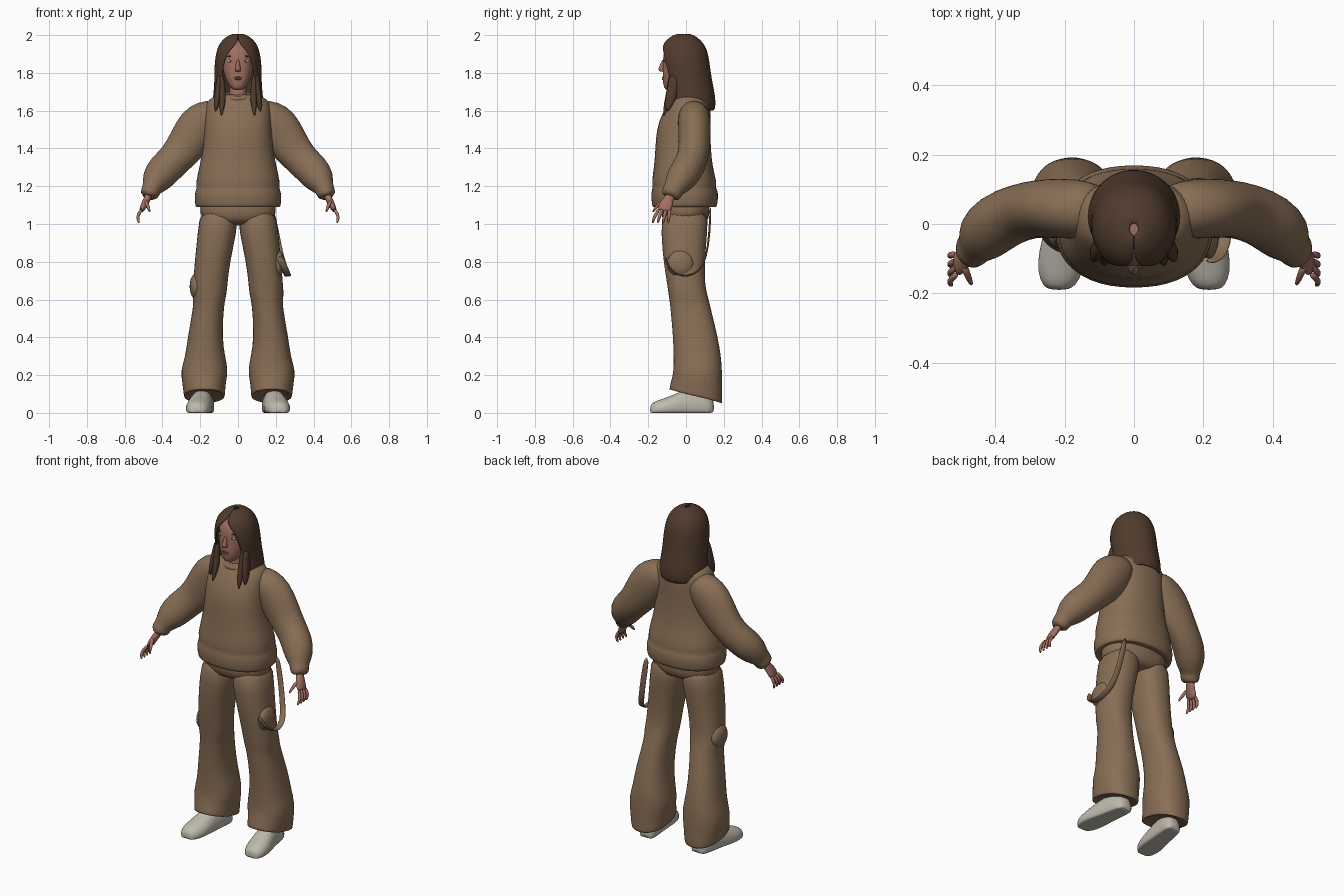
import bpy, bmesh, math
from mathutils import Vector, Matrix

default = bpy.data.objects.get("Cube")
if default:
    bpy.data.objects.remove(default, do_unlink=True)


def material(name, red, green, blue):
    mat = bpy.data.materials.new(name)
    mat.use_nodes = True
    color = (red, green, blue, 1)
    mat.diffuse_color = color
    bsdf = mat.node_tree.nodes["Principled BSDF"]
    bsdf.inputs["Base Color"].default_value = color
    bsdf.inputs["Roughness"].default_value = 0.8
    return mat


CLOTH = material("brown cloth", .25, .158, .092)
HAIR = material("dark brown hair", .083, .044, .026)
SKIN = material("skin", .36, .16, .12)
LIP = material("lip", .27, .09, .075)
SHOE = material("off white shoe", .52, .49, .42)
EYE = material("eye white", .45, .43, .42)
IRIS = material("iris", .12, .11, .11)


def finish(name, bm, mat, mirror=False, smooth=1, thickness=0):
    """Turn a bmesh into a smooth shaded object with its modifiers."""
    bmesh.ops.recalc_face_normals(bm, faces=bm.faces)
    mesh = bpy.data.meshes.new(name)
    bm.to_mesh(mesh)
    bm.free()
    for poly in mesh.polygons:
        poly.use_smooth = True
    mesh.materials.append(mat)
    obj = bpy.data.objects.new(name, mesh)
    bpy.context.collection.objects.link(obj)
    if thickness:
        shell = obj.modifiers.new("Shell", 'SOLIDIFY')
        shell.thickness = thickness
        shell.offset = 0
    if smooth:
        obj.modifiers.new("Smooth", 'SUBSURF').levels = smooth
        obj.modifiers["Smooth"].render_levels = smooth
    if mirror:
        obj.modifiers.new("Mirror", 'MIRROR').use_mirror_merge = False
    return obj


def loft(name, rings, mat, closed=True, **options):
    """Skin a list of rings; closed rings also get end caps."""
    bm = bmesh.new()
    loops = [[bm.verts.new(p) for p in ring] for ring in rings]
    count = len(loops[0])
    for low, high in zip(loops, loops[1:]):
        for i in range(count if closed else count - 1):
            j = (i + 1) % count
            bm.faces.new((low[i], low[j], high[j], high[i]))
    if closed:
        bm.faces.new(loops[0])
        bm.faces.new(loops[-1])
    return finish(name, bm, mat, **options)


def turn(count):
    return [math.tau * i / count for i in range(count)]


def soft(value, power=.88):
    return math.copysign(abs(value) ** power, value)


def level_ring(z, left, right, front, back, tilt=0, count=24):
    """Horizontal rounded ring; tilt raises its back edge."""
    cx, cy = (left + right) / 2, (front + back) / 2
    rx, ry = (right - left) / 2, (back - front) / 2
    return [(cx + rx * soft(math.cos(a)), cy + ry * soft(math.sin(a)),
             z + tilt * math.sin(a)) for a in turn(count)]


def stack(name, rows, mat, tilt=0, **options):
    """Centred body part from rows of height, half width, front, back."""
    rings = [level_ring(z, -w, w, f, b, tilt) for z, w, f, b in rows]
    return loft(name, rings, mat, **options)


def tube(name, rows, mat, side=(0, 1, 0), count=16, **options):
    """Tube along x, y, z with a radius across and a radius along side."""
    points = [Vector(r[:3]) for r in rows]
    rings = []
    for i, row in enumerate(rows):
        tangent = points[min(i + 1, len(rows) - 1)] - points[max(i - 1, 0)]
        tangent.normalize()
        u = tangent.cross(Vector(side)).normalized()
        v = u.cross(tangent)
        rings.append([points[i] + u * row[3] * math.cos(a)
                      + v * row[4] * math.sin(a) for a in turn(count)])
    return loft(name, rings, mat, **options)


def ellipsoid(name, center, size, mat, mirror=False):
    bm = bmesh.new()
    place = Matrix.Translation(center) @ Matrix.Diagonal((*size, 1))
    bmesh.ops.create_uvsphere(bm, u_segments=20, v_segments=12, radius=1, matrix=place)
    return finish(name, bm, mat, mirror=mirror, smooth=0)


# Sweater body with a gathered waistband, and the collar
stack("sweater_body", [
    (1.1, .2, -.16, .14), (1.085, .222, -.175, .16), (1.1, .23, -.182, .168),
    (1.17, .232, -.188, .174), (1.19, .218, -.175, .158), (1.22, .226, -.184, .165),
    (1.3, .206, -.17, .142), (1.4, .186, -.163, .132), (1.5, .18, -.158, .13),
    (1.58, .178, -.13, .132), (1.64, .172, -.095, .128), (1.675, .14, -.07, .105),
    (1.69, .07, -.055, .06)], CLOTH)
stack("collar", [
    (1.65, .095, -.09, .08), (1.68, .082, -.082, .07),
    (1.695, .072, -.074, .062), (1.68, .06, -.062, .05)], CLOTH, tilt=.012)

# Puffed sleeves with tight cuffs
tube("sleeves", [
    (.09, .04, 1.61, .06, .07), (.15, .042, 1.57, .1, .085), (.205, .045, 1.52, .122, .088),
    (.27, .045, 1.42, .108, .084), (.33, .035, 1.345, .09, .083), (.395, .005, 1.285, .093, .086),
    (.435, -.035, 1.23, .082, .08), (.455, -.062, 1.19, .05, .055), (.464, -.072, 1.172, .053, .057),
    (.475, -.085, 1.14, .044, .048), (.473, -.083, 1.145, .025, .028)],
    CLOTH, count=20, mirror=True)

# Hands: palm, four fingers and a thumb
tube("palms", [
    (.467, -.075, 1.165, .02, .024), (.482, -.092, 1.13, .019, .027),
    (.5, -.11, 1.095, .018, .038), (.513, -.117, 1.065, .013, .038)], SKIN, mirror=True)
for i, finger in enumerate(("index", "middle", "ring", "little")):
    tube(finger + "_fingers", [
        (.508, -.142 + .018 * i, 1.08, .01, .01), (.528, -.16 + .024 * i, 1.05, .01, .01),
        (.532, -.17 + .026 * i, 1.03, .009, .009), (.523, -.178 + .028 * i, 1.003, .006, .006)],
        SKIN, count=8, mirror=True)
tube("thumbs", [
    (.492, -.115, 1.125, .012, .014), (.478, -.15, 1.1, .011, .011),
    (.466, -.178, 1.06, .006, .006)], SKIN, count=8, mirror=True)

# Trousers: hips and flared legs whose hems drop at the back
stack("trouser_hips", [
    (1.16, .19, -.13, .12), (1.08, .203, -.135, .128),
    (1.03, .2, -.13, .122), (.99, .12, -.1, .1)], CLOTH)
leg_rows = [
    (1.1, -.01, .2, -.13, .125), (.95, .008, .214, -.133, .112), (.8, .042, .23, -.12, .1),
    (.68, .056, .238, -.1, .1), (.62, .06, .244, -.092, .115), (.58, .074, .232, -.085, .125),
    (.4, .084, .268, -.069, .17), (.3, .068, .278, -.066, .186), (.225, .05, .306, -.066, .192),
    (.15, .066, .294, -.075, .192), (.09, .068, .288, -.09, .194), (.085, .072, .284, -.088, .19),
    (.1, .09, .265, -.07, .17)]
loft("trouser_legs", [level_ring(*row, tilt=-.036 if row[0] < .2 else 0)
                      for row in leg_rows], CLOTH, mirror=True)
ellipsoid("right_pocket", (-.22, 0, .67), (.036, .07, .07), CLOTH)
ellipsoid("left_pocket", (.215, -.03, .79), (.03, .07, .07), CLOTH)

# Flat strap looping beside the left thigh
tube("hanging_strap", [
    (x, y, z, .006, .02) for x, y, z in (
        (.17, .13, 1.1), (.2, .125, .95), (.225, .108, .82), (.255, .07, .745),
        (.265, 0, .72), (.262, -.06, .735), (.24, -.1, .78), (.215, -.11, .83))],
    CLOTH, side=(1, 0, 0), count=8)

# Shoes with flat soles, toes turned out
shoe_rows = [
    (-.19, .216, .025, .035), (-.178, .216, .048, .055), (-.14, .212, .066, .07),
    (-.08, .206, .07, .09), (-.02, .196, .062, .12), (.05, .186, .058, .13),
    (.12, .176, .054, .1), (.15, .172, .036, .065)]
loft("shoes", [[(x + w * soft(math.cos(a)), y, h * max(0, .3 + .7 * math.sin(a)))
                for a in turn(20)] for y, x, w, h in shoe_rows], SHOE, mirror=True)

# Head and neck
stack("neck", [(1.62, .05, -.06, .05), (1.69, .045, -.058, .045),
               (1.77, .045, -.06, .05)], SKIN)
stack("head", [
    (1.708, .022, -.105, -.06), (1.722, .042, -.118, 0), (1.76, .064, -.124, .03),
    (1.8, .077, -.124, .06), (1.85, .084, -.122, .08), (1.9, .084, -.122, .08),
    (1.95, .066, -.1, .07), (1.975, .03, -.06, .03)], SKIN)
stack("nose", [
    (1.875, .007, -.126, -.1), (1.84, .01, -.138, -.1), (1.818, .016, -.15, -.1),
    (1.805, .014, -.138, -.1)], SKIN)

# Facial features
ellipsoid("eyes", (.04, -.106, 1.863), (.016, .007, .008), EYE, mirror=True)
ellipsoid("irises", (.04, -.11, 1.863), (.006, .005, .006), IRIS, mirror=True)
ellipsoid("eyebrows", (.042, -.107, 1.888), (.02, .005, .003), HAIR, mirror=True)
ellipsoid("upper_lip", (0, -.121, 1.776), (.022, .007, .004), LIP)
ellipsoid("lower_lip", (0, -.12, 1.767), (.018, .008, .005), LIP)

# Long hair: a shell open around the face
hair_rows = [
    (2.003, .01, -.03, 0, 0), (1.998, .042, -.062, .036, 0), (1.972, .078, -.102, .072, 0),
    (1.942, .1, -.127, .096, .2), (1.9, .113, -.137, .112, .58), (1.84, .119, -.136, .121, .7),
    (1.77, .119, -.12, .13, .8), (1.7, .123, -.105, .145, .75), (1.64, .131, -.108, .153, .7),
    (1.6, .122, -.108, .146, .7)]
hair_rings = []
for z, width, front, back, gap in hair_rows:
    sweep = [gap + (math.tau - 2 * gap) * i / 28 for i in range(29)]
    middle, depth = (front + back) / 2, (back - front) / 2
    hair_rings.append([(width * math.sin(t), middle - depth * math.cos(t), z) for t in sweep])
loft("hair_shell", hair_rings, HAIR, closed=False, thickness=.012)

# Tapered locks falling over the chest
tube("outer_locks", [
    (.098, -.06, 1.8, .012, .025), (.104, -.07, 1.71, .018, .03),
    (.112, -.085, 1.65, .018, .028), (.118, -.1, 1.595, .005, .008)], HAIR, mirror=True)
tube("inner_locks", [
    (.086, -.075, 1.8, .009, .02), (.082, -.082, 1.7, .019, .02),
    (.083, -.1, 1.64, .018, .018), (.088, -.118, 1.57, .004, .005)], HAIR, mirror=True)
